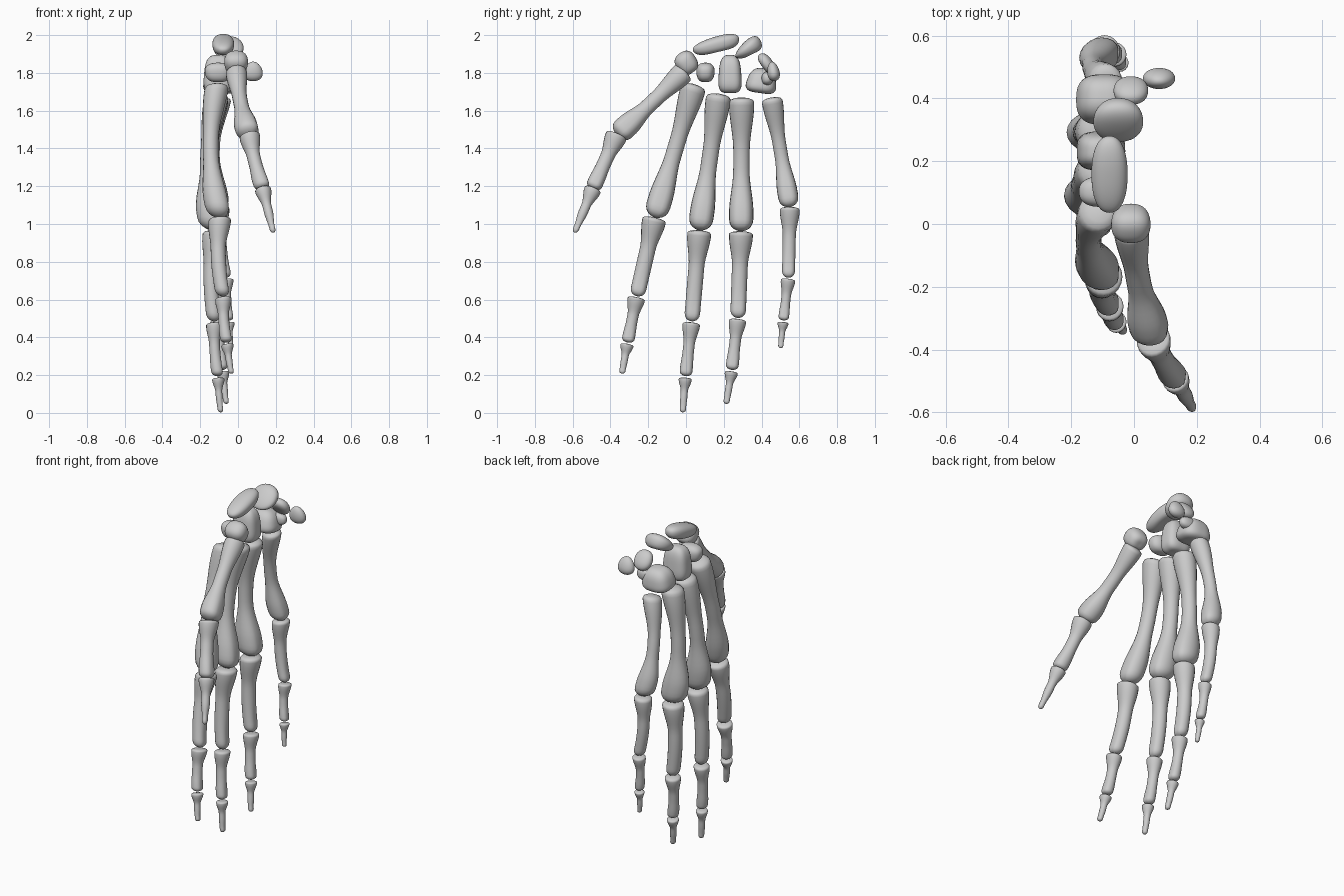
import bpy, bmesh, math
from mathutils import Vector, Matrix

if "Cube" in bpy.data.objects:
    bpy.data.objects.remove(bpy.data.objects["Cube"])

SEG, RINGS = 20, 28

def finish(bm, name):
    bmesh.ops.recalc_face_normals(bm, faces=bm.faces)
    me = bpy.data.meshes.new(name)
    bm.to_mesh(me)
    bm.free()
    for p in me.polygons:
        p.use_smooth = True
    ob = bpy.data.objects.new(name, me)
    bpy.context.collection.objects.link(ob)

def ramp(a, b, s):
    s = min(1, max(0, (s - a) / (b - a)))
    return s * s * (3 - 2 * s)

def bone(name, p0, p1, base, shaft, head, deep=1.0, bow=0.0):
    """Swept bone with flared base, narrow bowed shaft and rounded, grooved head."""
    p0, p1 = Vector(p0), Vector(p1)
    t = (p1 - p0).normalized()
    w = (Vector((0, 1, 0)) - t * t.y).normalized()
    d = t.cross(w)                               # palm side
    if d.x < 0:
        d = -d
    bm = bmesh.new()
    rings = []
    for n in range(RINGS):
        s = (1 - math.cos(math.pi * (n + .3) / (RINGS - .4))) / 2
        a, c = 1 - ramp(.05, .4, s), ramp(.55, .86, s)
        cap = max(0, 1 - s / .045) ** 3 + max(0, (s - .9) / .1) ** 2.5
        r = (a * base + c * head + (1 - a - c) * shaft) / 2 * math.sqrt(max(.03, 1 - cap))
        ctr = p0.lerp(p1, s) - d * bow * math.sin(math.pi * s)
        ring = []
        for i in range(SEG):
            an = math.tau * i / SEG
            groove = 1 - .14 * c * max(0, math.cos(an)) ** 8
            k = r * (.95 + (deep - .95) * c) * groove
            ring.append(bm.verts.new(ctr + d * k * math.cos(an) + w * r * math.sin(an)))
        rings.append(ring)
    for r, q in zip(rings, rings[1:]):
        for i in range(SEG):
            j = (i + 1) % SEG
            bm.faces.new((r[i], r[j], q[j], q[i]))
    bm.faces.new(rings[0])
    bm.faces.new(rings[-1])
    finish(bm, name)

def finger(name, joints, size, deep):
    """Chain of four bones; sizes follow one rule scaled by the finger size."""
    parts = (("metacarpal", .133, .65, .97), ("proximal", .126, .66, .65),
             ("middle_phalanx", .092, .65, .73), ("distal", .069, .54, .47))
    for i, (part, base, mid, end) in enumerate(parts):
        p0, p1 = Vector(joints[i]), Vector(joints[i + 1])
        gap = (p1 - p0).normalized() * (.006 if i > 1 else 0)
        b = base * size
        bone(f"{name}_{part}", p0 + gap, p1 - gap / 2, b, b * mid, b * end,
             deep if i == 0 else .97, (.042, .018, .008, .003)[i])

def carpal(name, c, half, tilt=0, power=2.4, dent=0, taper=0, wedge=0):
    """Rounded block: hollow underside, tapered upward, thicker toward one side."""
    bm = bmesh.new()
    bmesh.ops.create_icosphere(bm, subdivisions=4, radius=1)
    rot = Matrix.Rotation(math.radians(tilt), 3, 'X')
    for v in bm.verts:
        n = v.co.normalized()
        q = n / sum(abs(k) ** power for k in n) ** (1 / power)
        q.z += dent * max(0, -n.z) ** 4
        k = 1 - taper * q.z
        q = Vector((q.x * k, q.y * k, q.z * (1 + wedge * q.y)))
        v.co = Vector(c) + rot @ Vector([q[i] * half[i] for i in range(3)])
    finish(bm, name)

# Thumb
bone("thumb_metacarpal", (-.01, -.005, 1.81), (.06, -.365, 1.47), .118, .082, .125, 1.05, .01)
bone("thumb_proximal", (.06, -.365, 1.475), (.135, -.495, 1.185), .115, .075, .085, 1.05, .008)
bone("thumb_distal", (.13, -.49, 1.19), (.188, -.59, .955), .09, .05, .033)

# Fingers, knuckle by knuckle from wrist to tip
finger("index", [(-.11, .045, 1.74), (-.095, -.165, 1.035), (-.077, -.26, .618),
                 (-.058, -.31, .37), (-.033, -.34, .205)], 1, 1.05)
finger("middle", [(-.11, .175, 1.69), (-.125, .072, .967), (-.125, .03, .485),
                  (-.105, -.003, .192), (-.09, -.018, 0)], 1, 1.25)
finger("ring", [(-.11, .295, 1.67), (-.115, .292, .962), (-.102, .275, .503),
                (-.08, .242, .225), (-.06, .212, .045)], 1, 1.25)
finger("little", [(-.085, .453, 1.67), (-.093, .55, 1.09), (-.06, .542, .716),
                  (-.045, .515, .487), (-.035, .5, .34)], .83, 1.15)

# Wrist bones
carpal("trapezium", (-.01, .005, 1.85), (.062, .056, .066), 35, 2.4, .15, -.1)
carpal("trapezoid", (-.105, .103, 1.8), (.07, .048, .054), 0, 2.4, .1, -.1)
carpal("capitate", (-.105, .233, 1.79), (.075, .06, .105), 0, 3.2, .1, .12)
carpal("hamate", (-.095, .4, 1.755), (.085, .077, .07), -8, 2.8, .12, .2)
carpal("hamate_hook", (-.03, .43, 1.77), (.055, .03, .035))
carpal("triquetrum", (-.01, .425, 1.85), (.055, .06, .034), -55, 2.2, .2)
carpal("pisiform", (.08, .462, 1.808), (.05, .032, .052), 10, 2.1, 0, .2)
carpal("lunate", (-.05, .332, 1.925), (.078, .078, .044), 35, 2.2, .3, -.15, .35)
carpal("scaphoid", (-.078, .16, 1.945), (.057, .125, .046), 15, 2.3, .25, -.1, .1)
